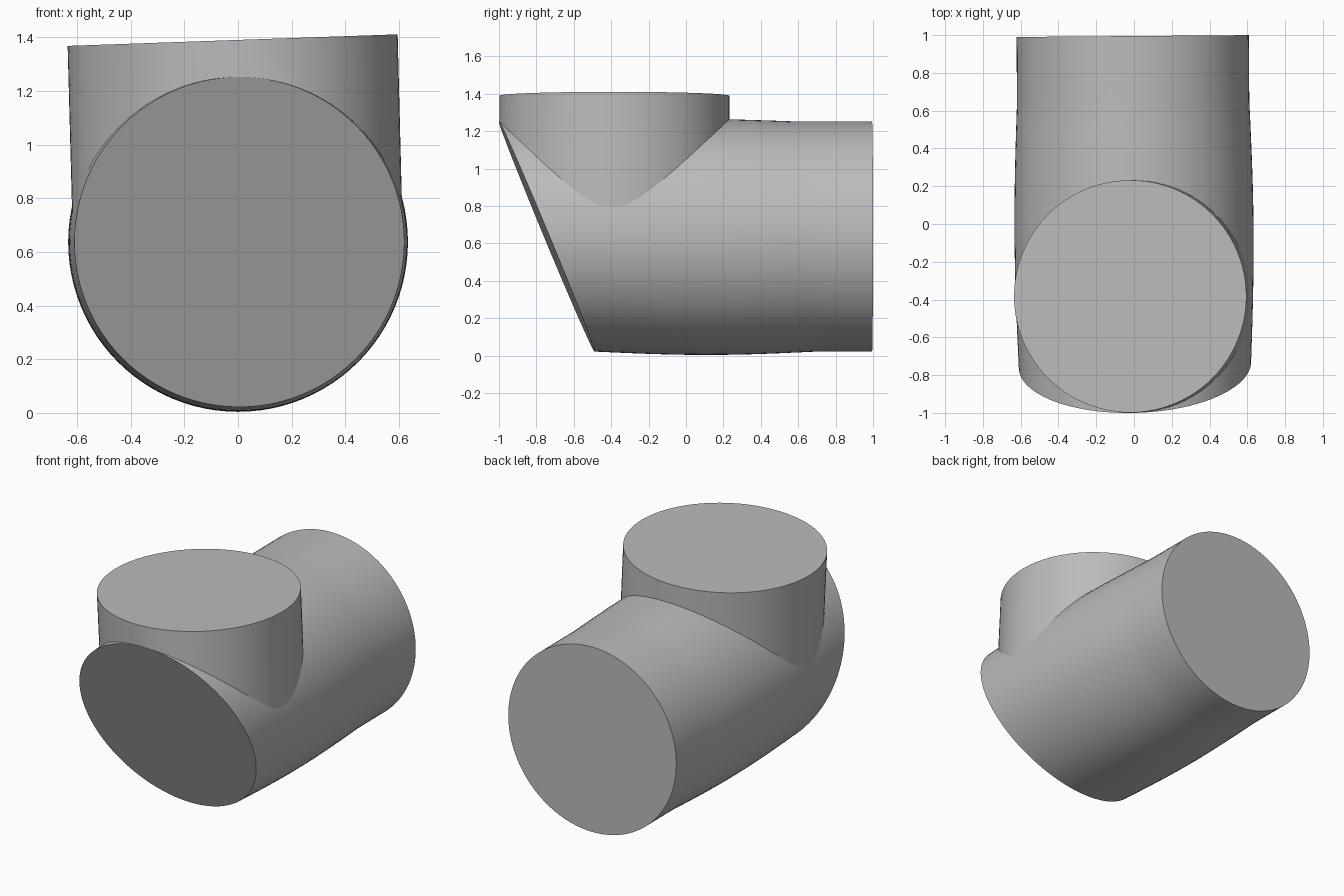
import bpy, bmesh, math

if "Cube" in bpy.data.objects:
    bpy.data.objects.remove(bpy.data.objects["Cube"])

SEG = 96
R = 0.615          # pipe end radius
AXIS_Z = 0.637     # height of the main pipe axis

grey = bpy.data.materials.new("plain grey")
grey.use_nodes = True
grey.diffuse_color = (0.5, 0.5, 0.5, 1)
grey.node_tree.nodes["Principled BSDF"].inputs["Base Color"].default_value = (0.5, 0.5, 0.5, 1)


def loft(name, point, steps):
    """Closed tube through rings; point(t, angle) gives each position, t from 0 to 1."""
    bm = bmesh.new()
    rings = [[bm.verts.new(point(i / steps, math.tau * k / SEG)) for k in range(SEG)]
             for i in range(steps + 1)]
    for a, b in zip(rings, rings[1:]):
        for k in range(SEG):
            n = (k + 1) % SEG
            bm.faces.new((a[k], a[n], b[n], b[k]))
    bm.faces.new(rings[0])
    bm.faces.new(rings[-1])
    bmesh.ops.recalc_face_normals(bm, faces=bm.faces)
    mesh = bpy.data.meshes.new(name)
    bm.to_mesh(mesh)
    bm.free()
    obj = bpy.data.objects.new(name, mesh)
    bpy.context.collection.objects.link(obj)
    mesh.materials.append(grey)
    bpy.ops.object.select_all(action='DESELECT')
    obj.select_set(True)
    bpy.context.view_layer.objects.active = obj
    bpy.ops.object.shade_smooth_by_angle(angle=math.radians(30))
    return obj


# Main pipe: slanted front end, slight swelling through the middle
def main_point(t, a):
    swell = 0.018 * math.sin(math.pi * min(t / 0.8, 1))
    r = R + swell
    x = r * math.cos(a) + 0.005 - 0.012 * t
    z = AXIS_Z + r * math.sin(a)
    front = -1 + (AXIS_Z + R - z) * 0.415 + 0.025 * x
    back = 0.995 + 0.008 * x
    return x, front + (back - front) * t, z


loft("main_pipe", main_point, 24)


# Upright branch: saddle-shaped foot on the main pipe, gently tilted top
def branch_point(t, a):
    c, s = math.cos(a), math.sin(a)
    foot = AXIS_Z + R * abs(s) - 0.012 * (1 + s)
    x_top = R * c - 0.02
    top = 1.39 + 0.035 * x_top
    x = R * c - 0.02 * t
    return x, -0.383 + R * s, foot + (top - foot) * t


loft("branch_pipe", branch_point, 8)
